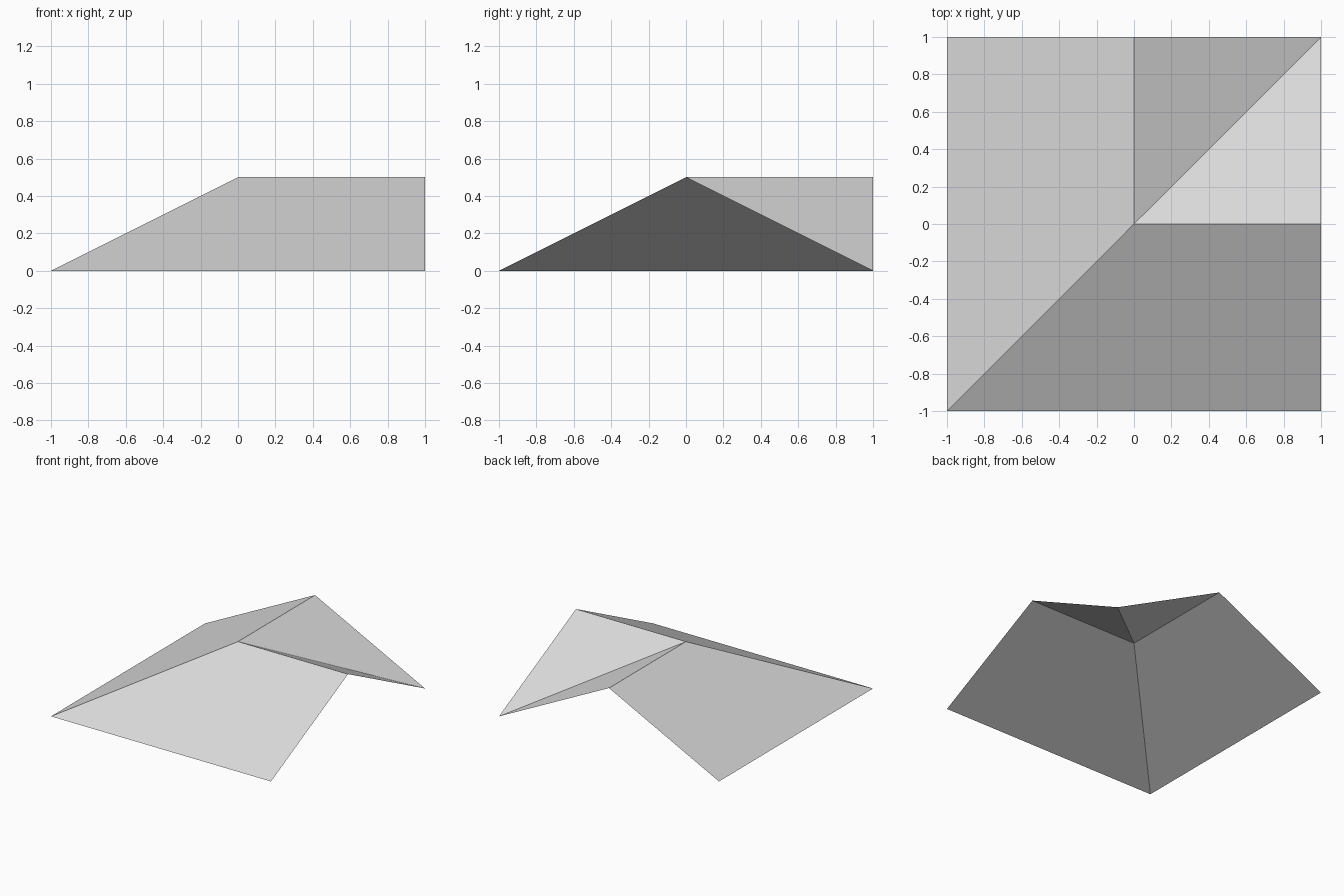
import bpy
import bmesh

cube = bpy.data.objects.get("Cube")
if cube:
    bpy.data.objects.remove(cube, do_unlink=True)

HALF, RIDGE = 1.0, 0.5

grey = bpy.data.materials.new("light grey")
grey.use_nodes = True
colour = (0.7, 0.7, 0.7, 1)
grey.diffuse_color = colour
grey.node_tree.nodes["Principled BSDF"].inputs["Base Color"].default_value = colour

# Shared corner points: peak, hip foot and valley foot
bm = bmesh.new()
peak = bm.verts.new((0, 0, RIDGE))
hip_foot = bm.verts.new((-HALF, -HALF, 0))
valley_foot = bm.verts.new((HALF, HALF, 0))


def add_wing(swap):
    """One roof wing: outer slope and inner valley slope, mirrored over the diagonal by swap."""
    def point(x, y, z):
        return bm.verts.new((y, x, z) if swap else (x, y, z))

    eave_end = point(HALF, -HALF, 0)
    ridge_end = point(HALF, 0, RIDGE)
    for corners in ([hip_foot, eave_end, ridge_end, peak],
                    [peak, ridge_end, valley_foot]):
        bm.faces.new(corners[::-1] if swap else corners)


for swap in (False, True):
    add_wing(swap)

# Open corner roof shell, flat shaded
mesh = bpy.data.meshes.new("corner_roof")
bm.to_mesh(mesh)
bm.free()
mesh.materials.append(grey)
roof = bpy.data.objects.new("corner_roof", mesh)
bpy.context.collection.objects.link(roof)
